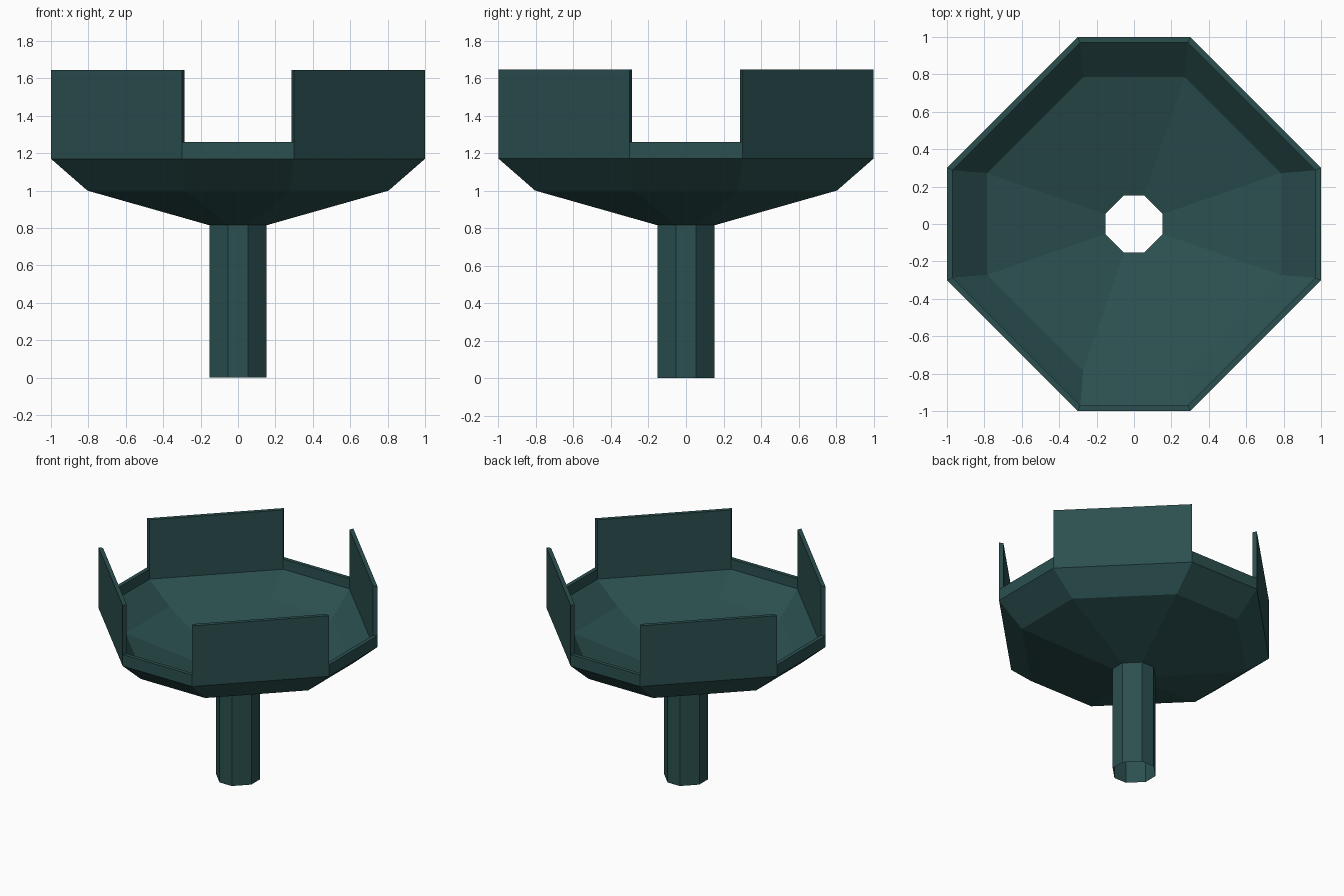
import bpy, bmesh

if "Cube" in bpy.data.objects:
    bpy.data.objects.remove(bpy.data.objects["Cube"])

mat = bpy.data.materials.new("dark_teal")
mat.diffuse_color = (0.025, 0.08, 0.08, 1)
mat.use_nodes = True
mat.node_tree.nodes["Principled BSDF"].inputs["Base Color"].default_value = mat.diffuse_color


def octagon(a, b, z):
    # octagon with flats at distance a and half side length b
    return [(b, -a, z), (a, -b, z), (a, b, z), (b, a, z),
            (-b, a, z), (-a, b, z), (-a, -b, z), (-b, -a, z)]


def finish(bm, name):
    bmesh.ops.recalc_face_normals(bm, faces=bm.faces)
    mesh = bpy.data.meshes.new(name)
    bm.to_mesh(mesh)
    bm.free()
    mesh.materials.append(mat)
    obj = bpy.data.objects.new(name, mesh)
    bpy.context.collection.objects.link(obj)
    return obj


def loft(name, sections, closed=False):
    bm = bmesh.new()
    rings = [[bm.verts.new(p) for p in octagon(*s)] for s in sections]
    if closed:
        rings.append(rings[0])
    for lo, hi in zip(rings, rings[1:]):
        for i in range(8):
            j = (i + 1) % 8
            bm.faces.new((lo[i], lo[j], hi[j], hi[i]))
    return finish(bm, name)


# Open hollow stem
loft("stem", [(0.153, 0.053, 0), (0.153, 0.053, 0.815)])

# Double-skinned bowl with a low rim, the inner skin meeting the stem opening
loft("bowl", [(0.153, 0.053, 0.815), (0.805, 0.28, 1.0), (1, 0.3, 1.17),
              (1, 0.3, 1.26), (0.97, 0.287, 1.26), (0.97, 0.287, 1.18),
              (0.785, 0.272, 1.02)], closed=True)

# Tall panels on the four diagonal sides
outer, inner = octagon(1, 0.3, 0), octagon(0.97, 0.287, 0)
for k in range(4):
    i, j = 2 * k, 2 * k + 1
    base = [outer[i], outer[j], inner[j], inner[i]]
    bm = bmesh.new()
    lo = [bm.verts.new((x, y, 1.26)) for x, y, _ in base]
    hi = [bm.verts.new((x, y, 1.645)) for x, y, _ in base]
    bm.faces.new(hi)
    for m in range(4):
        n = (m + 1) % 4
        bm.faces.new((lo[m], lo[n], hi[n], hi[m]))
    finish(bm, f"tall_panel_{k + 1}")
